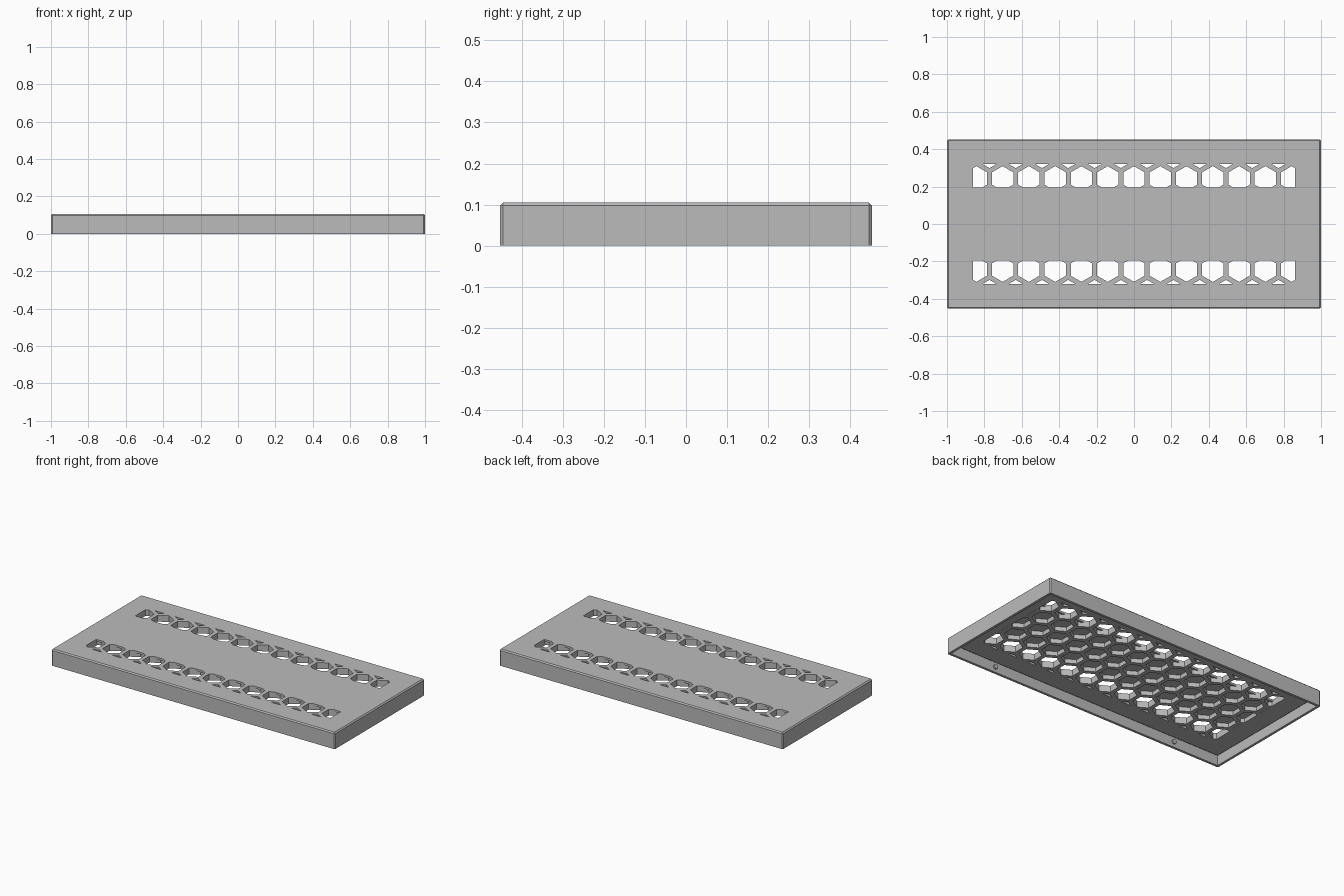
import bpy, bmesh, math
from mathutils import Vector, Matrix

cube = bpy.data.objects.get("Cube")
if cube:
    bpy.data.objects.remove(cube, do_unlink=True)

LENGTH, WIDTH, HEIGHT = 2.0, 0.906, 0.105
WALL, CHAMFER = 0.017, 0.007
CEILING_Z, SKIN_Z = 0.065, 0.092
PITCH, HOLE_R = 0.1405, 0.066
GRID_X, GRID_Y, VENT_Y = 0.862, 0.32, 0.196

grey = bpy.data.materials.new("plain grey")
grey.use_nodes = True
colour = (0.5, 0.5, 0.5, 1)
grey.diffuse_color = colour
grey.node_tree.nodes["Principled BSDF"].inputs["Base Color"].default_value = colour


def finish(bm, name):
    """Turn a bmesh into a grey object."""
    bmesh.ops.recalc_face_normals(bm, faces=bm.faces[:])
    mesh = bpy.data.meshes.new(name)
    bm.to_mesh(mesh)
    bm.free()
    mesh.materials.append(grey)
    obj = bpy.data.objects.new(name, mesh)
    bpy.context.collection.objects.link(obj)


def remove_faces(bm, faces):
    bmesh.ops.delete(bm, geom=faces, context="FACES")


def lift(bm, faces, height):
    """Extrude faces upward, drop the originals and return the raised faces."""
    geom = bmesh.ops.extrude_face_region(bm, geom=faces)["geom"]
    verts = [g for g in geom if isinstance(g, bmesh.types.BMVert)]
    raised = [g for g in geom if isinstance(g, bmesh.types.BMFace)]
    bmesh.ops.translate(bm, verts=verts, vec=(0, 0, height))
    remove_faces(bm, [f for f in faces if f.is_valid])
    return raised


def is_vent(face):
    return abs(face.calc_center_median().y) > VENT_Y


def honeycomb_sheet(x_max, y_max, z):
    """Flat sheet split into webs and hexagons; returns it with the hexagons in the grid."""
    bm = bmesh.new()
    for row in range(-4, 5):
        for col in range(-8, 9):
            centre = Vector(((col + row % 2 / 2) * PITCH, row * PITCH * math.sqrt(3) / 2, z))
            rays = [Vector((math.sin(a), math.cos(a), 0))
                    for a in (i * math.pi / 3 for i in range(6))]
            hole = [bm.verts.new(centre + r * HOLE_R) for r in rays]
            rim = [bm.verts.new(centre + r * PITCH / math.sqrt(3)) for r in rays]
            bm.faces.new(hole).material_index = 1
            for i in range(6):
                bm.faces.new((hole[i - 1], hole[i], rim[i], rim[i - 1]))
    bmesh.ops.remove_doubles(bm, verts=bm.verts[:], dist=0.0001)
    for axis, cuts, limit in ((0, (GRID_X,), x_max), (1, (GRID_Y, VENT_Y), y_max)):
        for side in (1, -1):
            normal = Vector((0, 0, 0))
            normal[axis] = side
            for distance in (*cuts, limit):
                bmesh.ops.bisect_plane(bm, geom=bm.verts[:] + bm.edges[:] + bm.faces[:],
                                       plane_co=normal * distance, plane_no=normal,
                                       clear_outer=distance == limit)
    holes = []
    for face in bm.faces:
        c = face.calc_center_median()
        if face.material_index and abs(c.x) < GRID_X and abs(c.y) < GRID_Y:
            holes.append(face)
        face.material_index = 0
    return bm, holes


# Outer rim: chamfered box without a top, turned in along the underside
bm = bmesh.new()
bmesh.ops.create_cube(bm, size=1, matrix=Matrix.Translation((0, 0, HEIGHT / 2))
                      @ Matrix.Diagonal((LENGTH, WIDTH, HEIGHT, 1)))
edges = [e for e in bm.edges if any(v.co.z > HEIGHT / 2 for v in e.verts)]
bmesh.ops.bevel(bm, geom=edges, offset=CHAMFER, segments=1, affect="EDGES")
bm.normal_update()
by_height = sorted(bm.faces, key=lambda f: f.calc_center_median().z)
bottom, top = by_height[0], by_height[-1]
remove_faces(bm, [top])
bmesh.ops.inset_region(bm, faces=[bottom], thickness=WALL)
remove_faces(bm, lift(bm, [bottom], CEILING_Z))
finish(bm, "outer_rim")

# Ceiling with blind honeycomb pockets and two rows of open vents
bm, holes = honeycomb_sheet(LENGTH / 2 - WALL, WIDTH / 2 - WALL, CEILING_Z)
pockets = lift(bm, holes, SKIN_Z - CEILING_Z)
vents = lift(bm, [f for f in pockets if is_vent(f)], HEIGHT - SKIN_Z)
remove_faces(bm, vents)

# Top skin, open only at the vents, welded to the vent walls
skin, holes = honeycomb_sheet(LENGTH / 2 - CHAMFER, WIDTH / 2 - CHAMFER, HEIGHT)
remove_faces(skin, [f for f in holes if is_vent(f)])
skin_mesh = bpy.data.meshes.new("skin")
skin.to_mesh(skin_mesh)
skin.free()
bm.from_mesh(skin_mesh)
bpy.data.meshes.remove(skin_mesh)
bmesh.ops.remove_doubles(bm, verts=bm.verts[:], dist=0.0001)
finish(bm, "vented_top_plate")

# Small catch pegs on the inner faces of the long walls
for side, label in ((-1, "front"), (1, "back")):
    for x in (-0.66, 0.66):
        bm = bmesh.new()
        place = (Matrix.Translation((x, side * (WIDTH / 2 - WALL - 0.002), 0.033))
                 @ Matrix.Rotation(math.pi / 2, 4, "X"))
        bmesh.ops.create_cone(bm, cap_ends=True, segments=16, radius1=0.014, radius2=0.014,
                              depth=0.014, matrix=place)
        finish(bm, f"{label}_{'left' if x > 0 else 'right'}_catch_peg")
